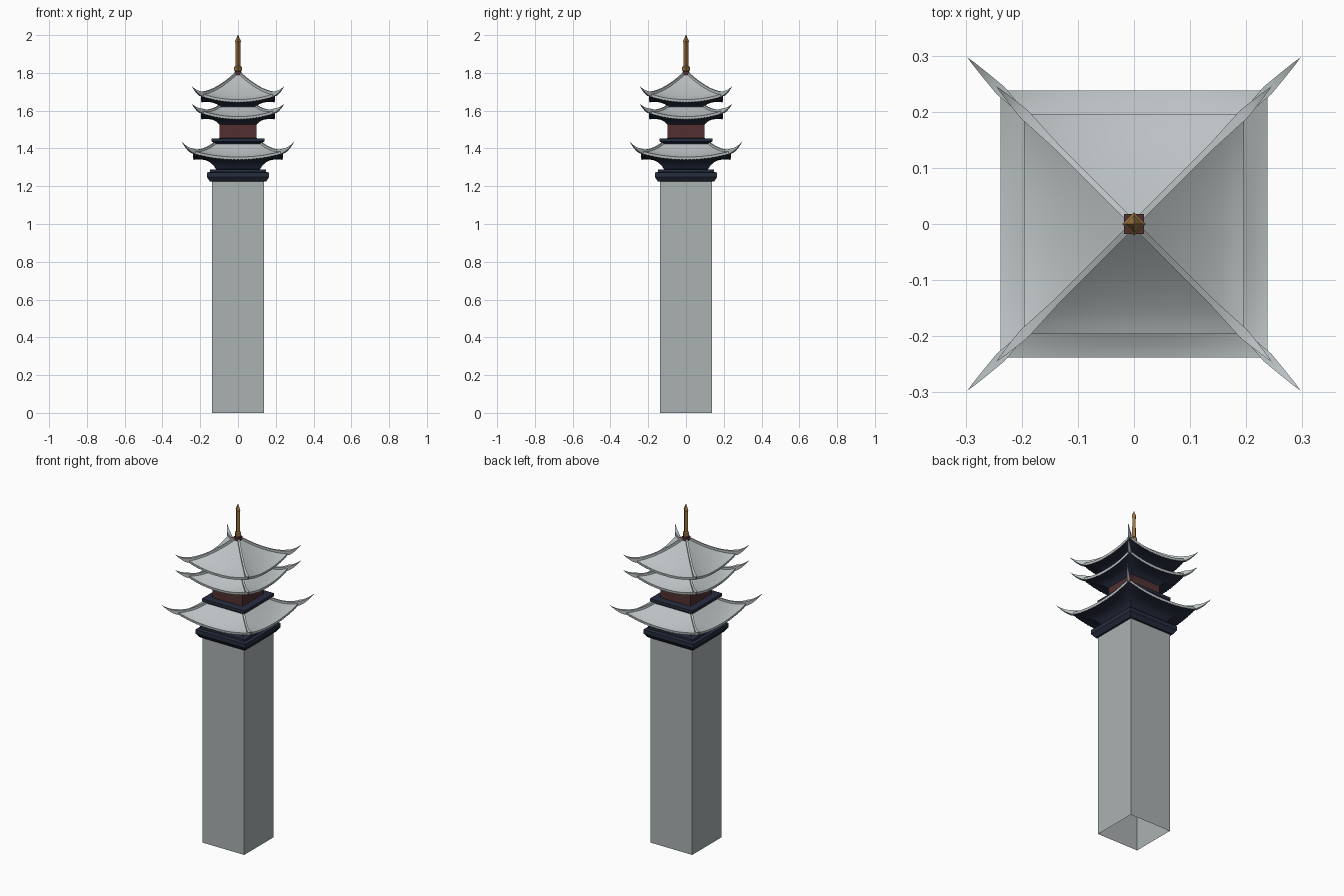
import bpy, bmesh, math
from mathutils import Vector

if "Cube" in bpy.data.objects:
    bpy.data.objects.remove(bpy.data.objects["Cube"])


def mat(name, rgb):
    m = bpy.data.materials.new(name)
    m.diffuse_color = (*rgb, 1)
    m.use_nodes = True
    m.node_tree.nodes["Principled BSDF"].inputs["Base Color"].default_value = m.diffuse_color
    return m


STONE = mat("grey stone", (0.41, 0.44, 0.44))
TILE = mat("pale roof tile", (0.50, 0.54, 0.55))
NAVY = mat("dark navy wood", (0.020, 0.026, 0.050))
RED = mat("dark red wall", (0.085, 0.030, 0.031))
GOLD = mat("aged gold", (0.32, 0.17, 0.05))


def finish(name, bm, mats, angle=None):
    bmesh.ops.remove_doubles(bm, verts=bm.verts, dist=1e-5)
    me = bpy.data.meshes.new(name)
    bm.to_mesh(me)
    bm.free()
    for m in mats:
        me.materials.append(m)
    ob = bpy.data.objects.new(name, me)
    bpy.context.collection.objects.link(ob)
    if angle:
        bpy.ops.object.select_all(action='DESELECT')
        bpy.context.view_layer.objects.active = ob
        ob.select_set(True)
        bpy.ops.object.shade_smooth_by_angle(angle=math.radians(angle))
    return ob


def stack(name, profile, m, sides=4, cap=True, turn=0.0):
    """Turned stack: profile of (half width, z); four sides face the axes."""
    bm = bmesh.new()
    k = 1 / math.cos(math.pi / sides)
    rings = []
    for r, z in profile:
        rings.append([bm.verts.new((r * k * math.cos(a), r * k * math.sin(a), z))
                      for a in (turn + math.tau * (i + .5) / sides for i in range(sides))])
    for a, b in zip(rings, rings[1:]):
        for i in range(sides):
            j = (i + 1) % sides
            bm.faces.new((a[i], a[j], b[j], b[i]))
    if cap:
        bm.faces.new(rings[0][::-1])
        bm.faces.new(rings[-1])
    return finish(name, bm, [m])


def roof(name, top_r, top_z, eave_r, eave_z, lift, inner_r, inner_z, tip_r, tip_z):
    cols, rows, thick = 48, 10, 0.013

    def surf(u, v):
        r = top_r + (eave_r - top_r) * v
        z = eave_z + (top_z - eave_z) * (1 - v) ** 1.3 + lift * abs(u) ** 2.2 * v * v
        return r, z

    # curved tile slopes, scalloped eave edge and dark soffit
    bm = bmesh.new()
    for side in range(4):
        c, s = round(math.cos(side * math.pi / 2)), round(math.sin(side * math.pi / 2))
        lines = []
        for i in range(cols + 1):
            u = 2 * i / cols - 1
            pts = [surf(u, v / rows) for v in range(rows + 1)]
            scallop = 0.003 if i % 2 else 0.0
            drop = thick + scallop
            for q in range(9):
                t = 1 - q / 8
                r = inner_r + (eave_r - 0.002 - inner_r) * t
                base = inner_z + (eave_z - thick - inner_z) * (1 - (1 - t) ** 4)
                z = base + lift * abs(u) ** 2.2 * t * t
                pts.append((r, z - (scallop if q == 0 else 0)))
            lines.append([bm.verts.new((u * r * c + r * s, u * r * s - r * c, z))
                          for r, z in pts])
        for a, b in zip(lines, lines[1:]):
            for k in range(len(a) - 1):
                f = bm.faces.new((a[k], a[k + 1], b[k + 1], b[k]))
                f.material_index = 1 if k > rows else 0
    # merging at the apex leaves no degenerate faces
    bmesh.ops.dissolve_degenerate(bm, dist=1e-6, edges=bm.edges)
    finish(name, bm, [TILE, NAVY], 40)

    # hip ridges ending in upturned horns
    path = []
    for k in range(rows + 1):
        r, z = surf(1, k / rows)
        w = 0.0055 + 0.004 * max(0, k / rows - .7) / .3
        path.append((r, z, w, 0.010, 0.006 + 0.009 * max(0, k / rows - .8) / .2))
    r0, z0 = path[-1][:2]
    for k in range(1, 8):
        t = k / 7
        taper = 1 - t
        path.append((r0 + (tip_r - r0) * t,
                     z0 + (tip_z - z0) * (0.3 * t + 0.7 * t * t),
                     0.0095 * taper ** .8, 0.010 * taper, 0.015 * taper))
    bm = bmesh.new()
    for sx, sy in ((1, 1), (-1, 1), (-1, -1), (1, -1)):
        out, across = Vector((sx, sy, 0)), Vector((-sy, sx, 0)) * 0.7071
        rings = []
        for r, z, w, up, down in path:
            rings.append([bm.verts.new(out * r + across * (w * e) + Vector((0, 0, z + h)))
                          for e, h in ((-1, -down), (1, -down), (1, up), (-1, up))])
        for a, b in zip(rings, rings[1:]):
            for i in range(4):
                j = (i + 1) % 4
                bm.faces.new((a[i], a[j], b[j], b[i]))
        bm.faces.new(rings[0][::-1])
    bmesh.ops.remove_doubles(bm, verts=bm.verts, dist=1e-5)
    bmesh.ops.recalc_face_normals(bm, faces=bm.faces)
    finish(name + "_hip_ridges", bm, [TILE], 40)


# shaft, open at the bottom
stack("tower_shaft", [(.137, 0), (.137, 1.23)], STONE, cap=False)

# cornice on top of the shaft
stack("shaft_cornice", [(.137, 1.224), (.148, 1.224), (.165, 1.248), (.165, 1.272),
                        (.148, 1.276), (.148, 1.288), (.115, 1.29)], NAVY)

# lower roof and the balcony slab above it
roof("lower_roof", .122, 1.425, .238, 1.355, .033, .115, 1.288, .297, 1.435)
stack("balcony_slab", [(.122, 1.41), (.124, 1.428), (.140, 1.436),
                       (.140, 1.453), (.10, 1.454)], NAVY)

# red room between the roofs
stack("upper_room", [(.098, 1.45), (.098, 1.535)], RED)

# middle and upper roofs
roof("middle_roof", .095, 1.622, .196, 1.569, .033, .10, 1.528, .245, 1.637)
stack("roof_neck", [(.095, 1.612), (.102, 1.630)], NAVY)
roof("upper_roof", .008, 1.797, .196, 1.659, .033, .10, 1.625, .245, 1.73)

# spire: square foot, collar, rod and point
stack("spire_foot", [(.018, 1.782), (.018, 1.808)], RED)
stack("spire_collar", [(.010, 1.806), (.015, 1.815), (.015, 1.830), (.009, 1.838)],
      GOLD, turn=math.pi / 4)
stack("spire_rod", [(.009, 1.83), (.0085, 1.955), (.011, 1.968), (.001, 2.0)],
      GOLD, turn=math.pi / 4)
